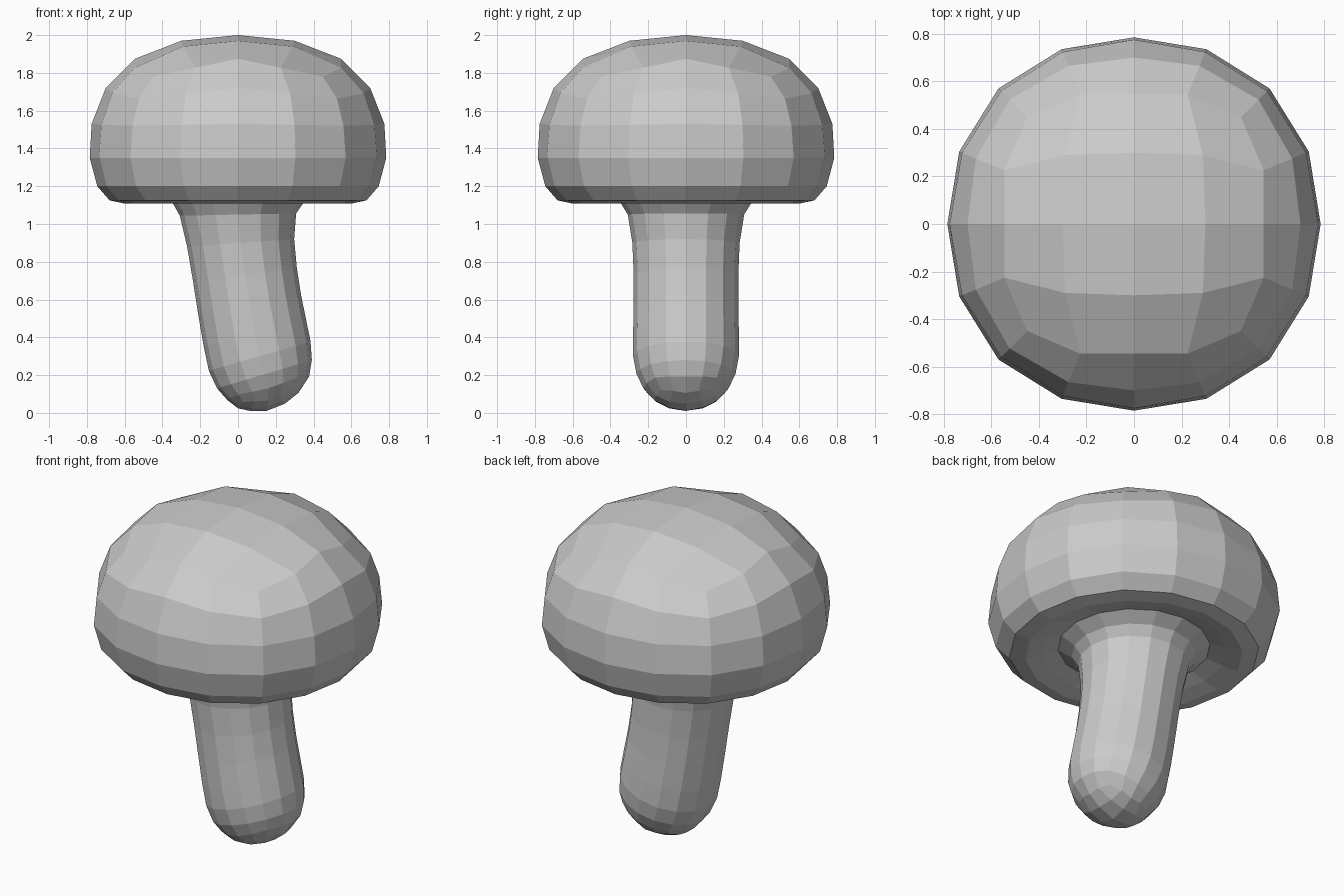
import bpy, bmesh
from math import sin, cos, pi, atan2
from mathutils import Vector, Matrix

if "Cube" in bpy.data.objects:
    bpy.data.objects.remove(bpy.data.objects["Cube"])

N = 16


def ring(bm, cx, z, tilt, r, rd=None, drop=0.0, n=N):
    """Ring of n vertices; radius becomes rd and height shifts by drop on diagonals."""
    rd = r if rd is None else rd
    rot = Matrix.Rotation(-tilt, 3, 'Y')
    out = []
    for i in range(n):
        a = 2 * pi * i / n
        c = sin(2 * a) ** 2
        rr = r + (rd - r) * c
        p = rot @ Vector((rr * cos(a), rr * sin(a), drop * c))
        out.append(bm.verts.new(p + Vector((cx, 0, z))))
    return out


def bridge(bm, a, b):
    for i in range(N):
        j = (i + 1) % N
        bm.faces.new((a[i], a[j], b[j], b[i]))


def grid_cap(bm, pole, inner, outer):
    """Close a 16-sided ring with a 4 x 4 quad patch."""
    def vert(i, j):
        k = max(abs(i), abs(j))
        if k == 0:
            return pole
        count = 8 * k
        # walk around the square perimeter, starting at +x
        if i == k and j < k:
            s = j
        elif j == k and i > -k:
            s = k + (k - i)
        elif i == -k and j > -k:
            s = 3 * k + (k - j)
        else:
            s = 5 * k + (i + k)
        return (inner if k == 1 else outer)[s % count]
    for i in range(-2, 2):
        for j in range(-2, 2):
            bm.faces.new((vert(i, j), vert(i + 1, j), vert(i + 1, j + 1), vert(i, j + 1)))


def build(name, pole, inner, rows):
    bm = bmesh.new()
    p = bm.verts.new((pole[0], 0, pole[1]))
    near = ring(bm, *inner, n=8)
    rings = [ring(bm, *row) for row in rows]
    grid_cap(bm, p, near, rings[0])
    for a, b in zip(rings, rings[1:]):
        bridge(bm, a, b)
    bmesh.ops.recalc_face_normals(bm, faces=bm.faces)
    mesh = bpy.data.meshes.new(name)
    bm.to_mesh(mesh)
    bm.free()
    ob = bpy.data.objects.new(name, mesh)
    bpy.context.collection.objects.link(ob)


# Domed cap with rolled rim and recessed underside
build("mushroom_cap", (0, 2.0), (0, 1.97, 0, .30, .41, -.03), [
    (0, 1.875, 0, .545, .636, -.095),
    (0, 1.72, 0, .70, .74, -.055),
    (0, 1.53, 0, .775, .79, -.01),
    (0, 1.35, 0, .785, .806),
    (0, 1.20, 0, .745, .765),
    (0, 1.125, 0, .68, .69),
    (0, 1.108, 0, .60),
    (0, 1.13, 0, .51),
    (0, 1.16, 0, .42),
])

# Bent stem with rounded foot, flaring into the cap
build("stem", (.15, .01), (.155, .03, .2, .095, .125, .012), [
    (.16, .065, .25, .165, .185, .025),
    (.16, .13, .28, .225, .23, .012),
    (.14, .205, .29, .262),
    (.115, .30, .28, .28),
    (.09, .42, .24, .28),
    (.062, .57, .19, .277),
    (.037, .73, .13, .277),
    (.014, .90, .07, .284),
    (0, 1.05, .02, .308),
    (0, 1.11, 0, .345),
    (0, 1.16, 0, .42),
])
